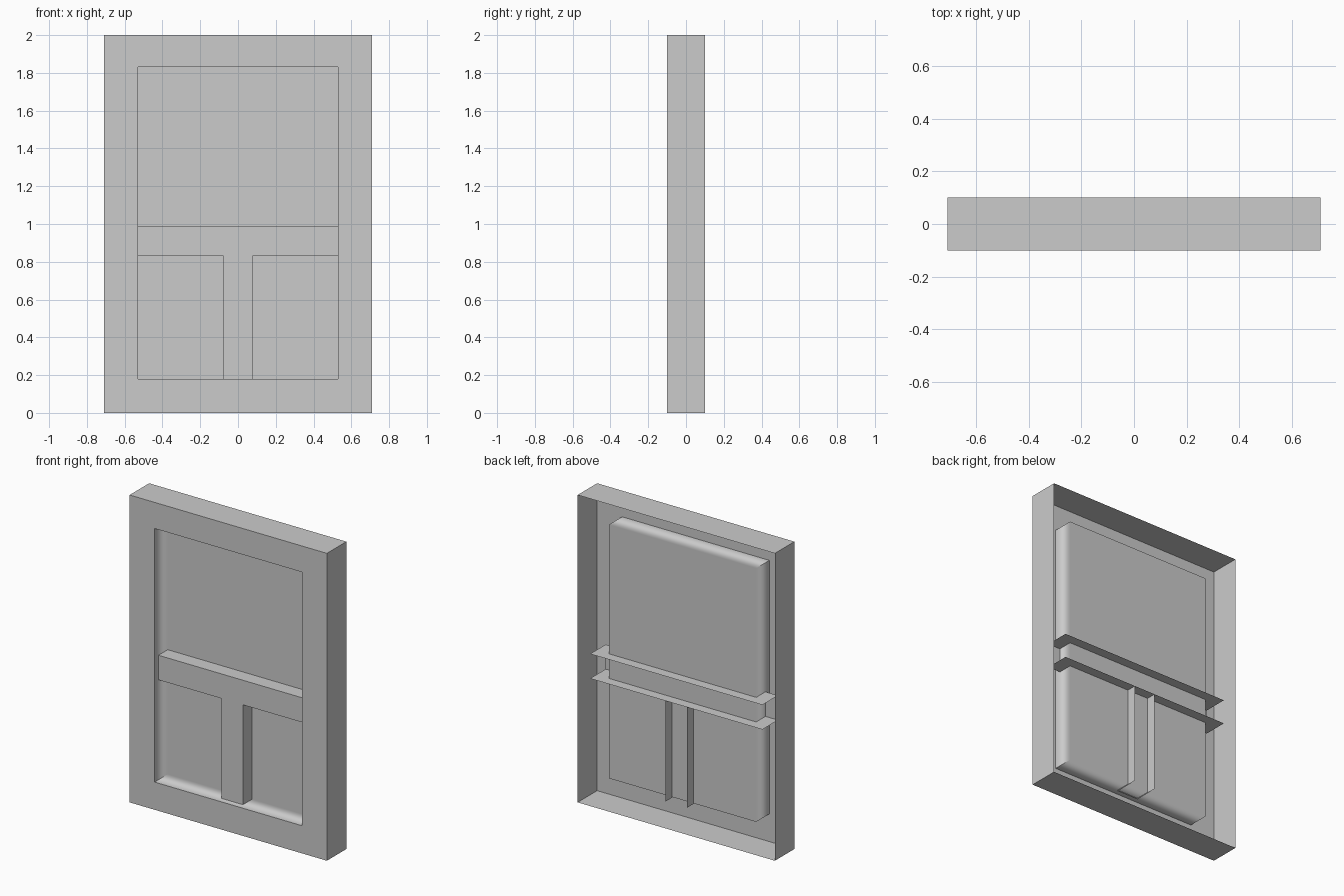
import bpy, bmesh

if "Cube" in bpy.data.objects:
    bpy.data.objects.remove(bpy.data.objects["Cube"])

FRONT, BACK = -0.10, 0.10      # frame depth
PANEL_Y = 0.035                # sunk panel
BAR_Y = -0.06                  # front of glazing bars


def make_object(name, bm):
    mesh = bpy.data.meshes.new(name)
    bm.to_mesh(mesh)
    bm.free()
    obj = bpy.data.objects.new(name, mesh)
    bpy.context.collection.objects.link(obj)
    return obj


def ring(bm, x, z0, z1, y):
    return [bm.verts.new(p) for p in ((-x, y, z0), (x, y, z0), (x, y, z1), (-x, y, z1))]


def bridge(bm, a, b):
    n = len(a)
    return [bm.faces.new((a[i], a[(i + 1) % n], b[(i + 1) % n], b[i])) for i in range(n)]


def sheet(bm, *corners):
    return bm.faces.new([bm.verts.new(c) for c in corners])


# Outer frame: front border and side walls, open at the back
bm = bmesh.new()
back = ring(bm, 0.71, 0.0, 2.0, BACK)
front = ring(bm, 0.71, 0.0, 2.0, FRONT)
opening = ring(bm, 0.53, 0.18, 1.83, FRONT)
bridge(bm, back, front)
bridge(bm, front, opening)
bmesh.ops.recalc_face_normals(bm, faces=bm.faces)
bm.normal_update()
if opening[0].link_faces[0].normal.y > 0:
    bmesh.ops.reverse_faces(bm, faces=bm.faces)
make_object("outer_frame", bm)

# Sunk panel: shallow tray whose walls shade softly into the flat panel
bm = bmesh.new()
rim = ring(bm, 0.53, 0.18, 1.83, FRONT)
base = ring(bm, 0.53, 0.18, 1.83, PANEL_Y)
bridge(bm, rim, base)
bm.faces.new(base)
for f in bm.faces:
    f.smooth = True
for e in bm.edges:
    on_base = all(v in base for v in e.verts)
    e.smooth = on_base
make = make_object("sunk_panel", bm)
mod = make.modifiers.new("weighted_normals", 'WEIGHTED_NORMAL')
mod.weight = 100
mod.keep_sharp = True

# Crossbar: open channel passing through the panel and its side walls
bm = bmesh.new()
X, Z0, Z1 = 0.62, 0.83, 0.99
sheet(bm, (-X, BAR_Y, Z0), (X, BAR_Y, Z0), (X, BAR_Y, Z1), (-X, BAR_Y, Z1))
sheet(bm, (-X, BAR_Y, Z1), (X, BAR_Y, Z1), (X, BACK, Z1), (-X, BACK, Z1))
sheet(bm, (-X, BACK, Z0), (X, BACK, Z0), (X, BAR_Y, Z0), (-X, BAR_Y, Z0))
bmesh.ops.remove_doubles(bm, verts=bm.verts, dist=0.0001)
make_object("crossbar", bm)

# Centre post: open channel below the crossbar
bm = bmesh.new()
X, Z0, Z1 = 0.077, 0.175, 0.83
sheet(bm, (-X, BAR_Y, Z0), (X, BAR_Y, Z0), (X, BAR_Y, Z1), (-X, BAR_Y, Z1))
sheet(bm, (X, BAR_Y, Z0), (X, BACK, Z0), (X, BACK, Z1), (X, BAR_Y, Z1))
sheet(bm, (-X, BACK, Z0), (-X, BAR_Y, Z0), (-X, BAR_Y, Z1), (-X, BACK, Z1))
bmesh.ops.remove_doubles(bm, verts=bm.verts, dist=0.0001)
make_object("centre_post", bm)
